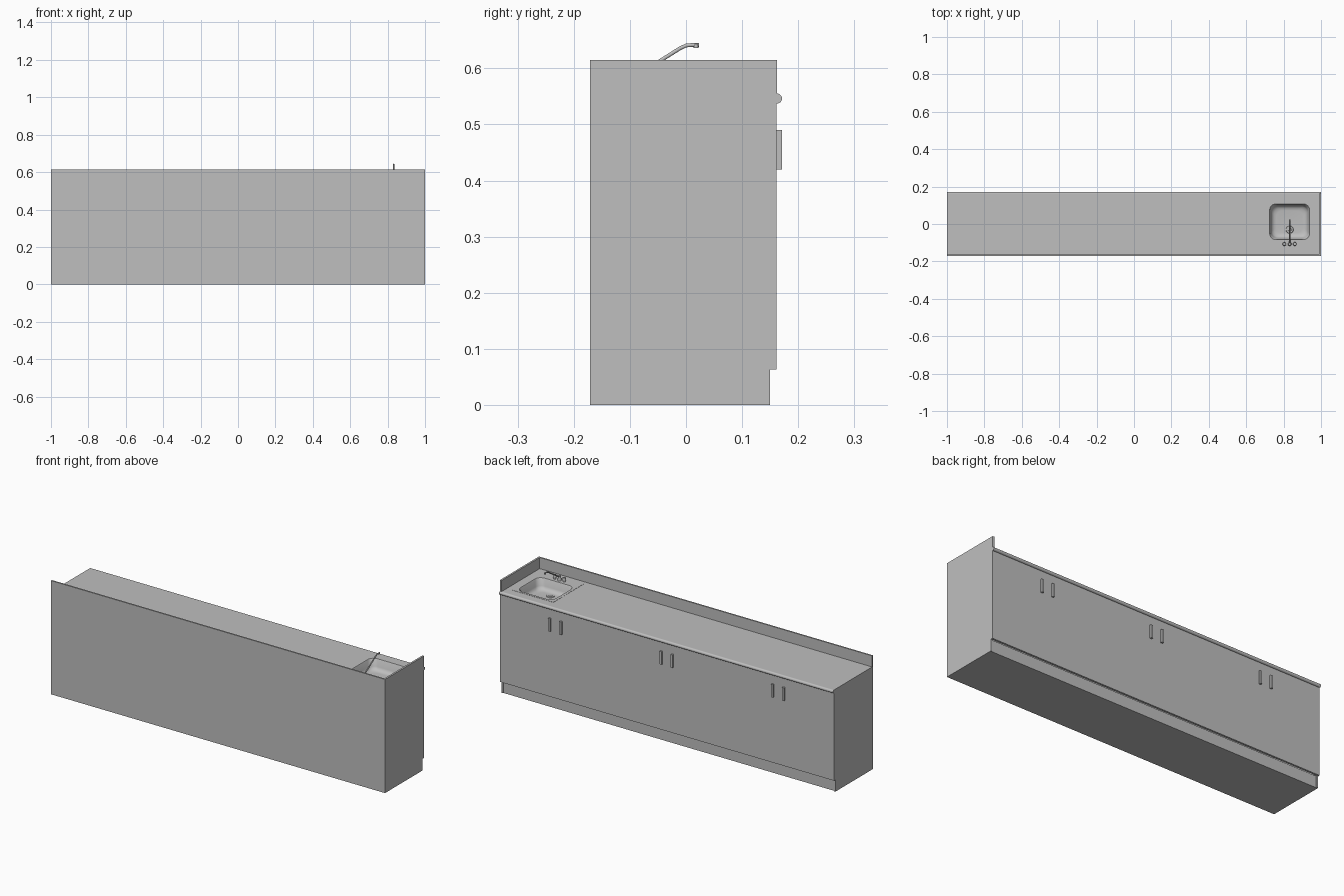
import bpy, bmesh, math
from mathutils import Vector

cube = bpy.data.objects.get("Cube")
if cube:
    bpy.data.objects.remove(cube, do_unlink=True)

grey = bpy.data.materials.new("plain_grey")
grey.use_nodes = True
colour = (0.52, 0.52, 0.52, 1)
grey.diffuse_color = colour
grey.node_tree.nodes["Principled BSDF"].inputs["Base Color"].default_value = colour

TOP, SLAB, DECK = 0.555, 0.018, 0.556
SINK_X, SINK_Y = 0.832, 0.012
TAP_Y = -0.107


def finish(name, bm, smooth=False):
    mesh = bpy.data.meshes.new(name)
    bm.to_mesh(mesh)
    bm.free()
    obj = bpy.data.objects.new(name, mesh)
    bpy.context.collection.objects.link(obj)
    mesh.materials.append(grey)
    if smooth:
        shade(obj)
    return obj


def shade(obj):
    bpy.ops.object.select_all(action="DESELECT")
    obj.select_set(True)
    bpy.context.view_layer.objects.active = obj
    bpy.ops.object.shade_smooth_by_angle(angle=math.radians(40))


def box(name, x, y, z):
    bm = bmesh.new()
    bmesh.ops.create_cube(bm, size=1)
    for v in bm.verts:
        v.co = Vector([(a + b) / 2 + c * (b - a) for c, (a, b) in zip(v.co, (x, y, z))])
    return finish(name, bm)


def cylinder(name, start, end, r1, r2=None, sides=20):
    start, end = Vector(start), Vector(end)
    axis = end - start
    bm = bmesh.new()
    bmesh.ops.create_cone(bm, cap_ends=True, segments=sides, radius1=r1,
                          radius2=r1 if r2 is None else r2, depth=axis.length)
    turn = axis.to_track_quat("Z", "Y")
    for v in bm.verts:
        v.co = turn @ v.co + (start + end) / 2
    return finish(name, bm, True)


def basin_ring(inset, z, steps=6):
    # Rounded rectangle, counter-clockwise
    hx, hy, r = 0.107 - inset, 0.096 - inset, 0.034
    pts = []
    for k, (sx, sy) in enumerate(((1, 1), (-1, 1), (-1, -1), (1, -1))):
        for i in range(steps + 1):
            a = (k + i / steps) * math.pi / 2
            pts.append((SINK_X + sx * (hx - r) + r * math.cos(a),
                        SINK_Y + sy * (hy - r) + r * math.sin(a), z))
    return pts


def holed_slab(name, x, y, z, thickness):
    # Flat sheet with the basin opening, thickened downwards
    bm = bmesh.new()
    outer = [(x[0], y[0], z), (x[1], y[0], z), (x[1], y[1], z), (x[0], y[1], z)]
    edges = []
    for loop in (outer, basin_ring(0, z)):
        vs = [bm.verts.new(p) for p in loop]
        edges += [bm.edges.new((vs[i - 1], vs[i])) for i in range(len(vs))]
    bmesh.ops.triangle_fill(bm, use_beauty=True, edges=edges, normal=(0, 0, 1))
    bm.normal_update()
    bmesh.ops.reverse_faces(bm, faces=[f for f in bm.faces if f.normal.z < 0])
    obj = finish(name, bm)
    mod = obj.modifiers.new("thickness", "SOLIDIFY")
    mod.thickness = thickness
    mod.offset = -1
    return obj


# Cabinet carcass
box("back_panel", (-1, 1), (-0.171, -0.163), (0, 0.615))
box("left_end_panel", (0.99, 1), (-0.171, 0.15), (0, TOP - SLAB))
box("right_end_panel", (-1, -0.99), (-0.171, 0.15), (0, TOP - SLAB))
box("plinth", (-0.99, 0.99), (-0.163, 0.146), (0, 0.063))
box("door_front", (-1, 1), (0.15, 0.161), (0.063, TOP - SLAB))

# Door pulls, a pair on each cabinet
for n, centre in enumerate((-0.667, 0, 0.667)):
    for side in (-1, 1):
        x = centre + side * 0.033
        box(f"door_handle_{n}_{'left' if side > 0 else 'right'}",
            (x - 0.006, x + 0.006), (0.161, 0.171), (0.42, 0.49))

# Worktop with rounded edge and end splash
holed_slab("worktop", (-1, 1), (-0.163, 0.162), TOP, SLAB)
cylinder("worktop_nosing", (-1, 0.162, TOP - 0.009), (1, 0.162, TOP - 0.009), 0.009, sides=24)
box("end_splash", (0.99, 1), (-0.171, 0.162), (TOP - SLAB, 0.615))

# Sink
holed_slab("sink_deck", (0.71, 0.955), (-0.14, 0.12), DECK, 0.001)
bm = bmesh.new()
rings = [[bm.verts.new(p) for p in basin_ring(inset, z)]
         for inset, z in ((0, DECK), (0.003, 0.552), (0.009, 0.518),
                          (0.014, 0.508), (0.024, 0.501), (0.036, 0.499))]
for up, low in zip(rings, rings[1:]):
    for i in range(len(up)):
        bm.faces.new((up[i - 1], up[i], low[i], low[i - 1]))
bm.faces.new(rings[-1])
finish("sink_basin", bm, True)
cylinder("drain_ring", (0.832, -0.03, 0.498), (0.832, -0.03, 0.502), 0.021, 0.019)
cylinder("drain_plug", (0.832, -0.03, 0.5), (0.832, -0.03, 0.504), 0.011, 0.009)

# Tap
for name, x in (("right", 0.804), ("left", 0.86)):
    cylinder(f"tap_stem_{name}", (x, TAP_Y, DECK), (x, TAP_Y, 0.568), 0.006)
    cylinder(f"tap_knob_{name}", (x, TAP_Y, 0.566), (x, TAP_Y, 0.578), 0.010, 0.008)
cylinder("tap_base", (0.832, TAP_Y, DECK), (0.832, TAP_Y, 0.58), 0.010, 0.007)

curve = bpy.data.curves.new("tap_spout", "CURVE")
curve.dimensions = "3D"
curve.bevel_depth = 0.0035
curve.bevel_resolution = 3
curve.use_fill_caps = True
path = [(-0.107, 0.574), (-0.045, 0.614), (-0.01, 0.636), (0, 0.6405), (0.01, 0.6415), (0.023, 0.6415)]
spline = curve.splines.new("POLY")
spline.points.add(len(path) - 1)
for point, (y, z) in zip(spline.points, path):
    point.co = (0.832, y, z, 1)
curve.materials.append(grey)
spout = bpy.data.objects.new("tap_spout", curve)
bpy.context.collection.objects.link(spout)
bpy.ops.object.select_all(action="DESELECT")
spout.select_set(True)
bpy.context.view_layer.objects.active = spout
bpy.ops.object.convert(target="MESH")
shade(spout)
cylinder("tap_nozzle", (0.832, 0.018, 0.636), (0.832, 0.018, 0.643), 0.0045, sides=12)
